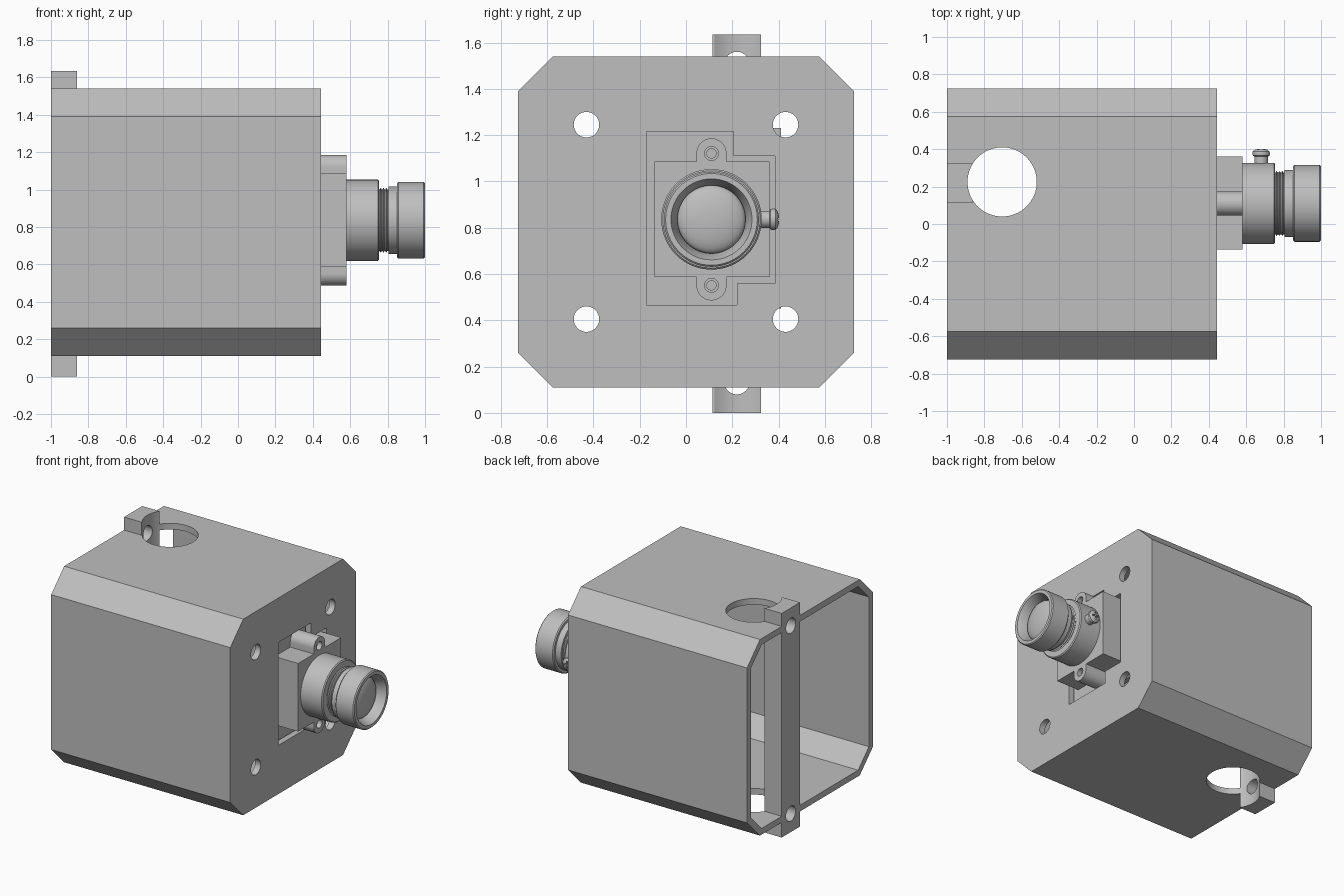
import bpy, math
from mathutils import Matrix, Vector

if "Cube" in bpy.data.objects:
    bpy.data.objects.remove(bpy.data.objects["Cube"], do_unlink=True)

grey = bpy.data.materials.new("plain grey")
grey.use_nodes = True
colour = (0.52, 0.52, 0.52, 1)
grey.diffuse_color = colour
grey.node_tree.nodes["Principled BSDF"].inputs["Base Color"].default_value = colour

LENS_Y, LENS_Z = 0.11, 0.836
MID_Z = 0.825


def make(name, verts, faces):
    mesh = bpy.data.meshes.new(name)
    mesh.from_pydata(verts, [], faces)
    mesh.materials.append(grey)
    obj = bpy.data.objects.new(name, mesh)
    bpy.context.collection.objects.link(obj)
    return obj


def prism(name, outline, x0, x1):
    """Extrude a counter-clockwise (y, z) outline along x."""
    n = len(outline)
    verts = [(x, y, z) for x in (x0, x1) for y, z in outline]
    sides = [(i, (i + 1) % n, (i + 1) % n + n, i + n) for i in range(n)]
    return make(name, verts, [tuple(reversed(range(n))), tuple(range(n, 2 * n))] + sides)


def rect(y0, y1, z0, z1):
    return [(y0, z0), (y1, z0), (y1, z1), (y0, z1)]


def lathe(name, profile, origin, axis, n=64):
    """Spin an (along, radius) profile, closed at both ends, about an axis."""
    turn = Vector((1, 0, 0)).rotation_difference(Vector(axis)).to_matrix().to_4x4()
    mat = Matrix.Translation(origin) @ turn
    verts, rings = [], []
    for a, r in profile:
        rings.append(len(verts))
        for i in range(n):
            t = 2 * math.pi * i / n
            verts.append(mat @ Vector((a, r * math.cos(t), r * math.sin(t))))
    faces = [tuple(reversed(range(n)))]
    for a, b in zip(rings, rings[1:]):
        for i in range(n):
            j = (i + 1) % n
            faces.append((a + i, a + j, b + j, b + i))
    faces.append(tuple(range(rings[-1], rings[-1] + n)))
    return make(name, verts, faces)


def rod(origin, axis, length, radius, name="cutter", n=48):
    return lathe(name, [(0, radius), (length, radius)], origin, axis, n)


def combine(obj, others, operation="DIFFERENCE"):
    for other in others:
        mod = obj.modifiers.new("cut", "BOOLEAN")
        mod.operation, mod.solver, mod.object = operation, "EXACT", other
        bpy.context.view_layer.objects.active = obj
        bpy.ops.object.modifier_apply(modifier=mod.name)
        bpy.data.objects.remove(other, do_unlink=True)


def octagon(w, h, c):
    quarter = [(w, h - c), (w - c, h)]
    pts = quarter + [(-y, z) for y, z in reversed(quarter)]
    return [(y, MID_Z + z) for y, z in pts + [(-y, -z) for y, z in pts]]


def cross_cutters():
    """Access hole along z and fixing holes along x, shared by shell and bar."""
    return [rod((-0.705, 0.225, -0.2), (0, 0, 1), 2.2, 0.185, n=64)] + [
        rod((-1.2, 0.22, z), (1, 0, 0), 0.5, 0.055) for z in (0.135, 1.505)]


# Hollow chamfered housing, open at the rear
wall = 0.045
shell = prism("housing", octagon(0.725, 0.715, 0.15), -1, 0.445)
inner = prism("cutter", octagon(0.725 - wall, 0.715 - wall, 0.124), -1.2, 0.445 - wall)
window = prism("cutter", [(-0.17, 0.465), (0.22, 0.465), (0.22, 0.56), (0.385, 0.56),
                          (0.385, 1.11), (0.205, 1.11), (0.205, 1.215), (-0.17, 1.215)],
               0.3, 0.6)
corner_holes = [rod((0.3, y, z), (1, 0, 0), 0.3, 0.055)
                for y in (-0.43, 0.43) for z in (0.405, 1.245)]
combine(shell, [inner, window] + corner_holes + cross_cutters())

# Upright bar across the open end
bar = prism("rear_bar", rect(0.115, 0.325, 0, 1.635), -1, -0.86)
combine(bar, cross_cutters())

# Circuit board behind the window
board = prism("circuit_board", rect(-0.19, 0.41, 0.45, 1.23), 0.35, 0.39)

# Lens mount block with two screw lugs
mount = prism("lens_mount", rect(-0.135, 0.36, 0.588, 1.085), 0.38, 0.58)
holes = []
for s in (-1, 1):
    tip = LENS_Z + s * 0.285
    root = LENS_Z + s * 0.2
    lug = prism("lug", rect(LENS_Y - 0.065, LENS_Y + 0.065, min(tip, root), max(tip, root)),
                0.38, 0.58)
    combine(lug, [rod((0.38, LENS_Y, tip), (1, 0, 0), 0.2, 0.065)], "UNION")
    combine(mount, [lug], "UNION")
    holes.append(rod((0.42, LENS_Y, tip), (1, 0, 0), 0.3, 0.03))
    rod((0.38, LENS_Y, tip), (1, 0, 0), 0.17, 0.022, "lug_pin", 32)
combine(mount, holes)

# Barrel socket and threaded lens
centre = (0, LENS_Y, LENS_Z)
lathe("lens_socket", [(0.57, 0.217), (0.748, 0.217), (0.755, 0.21), (0.755, 0.17)],
      centre, (1, 0, 0))
thread = [(0.74, 0.165)]
for i in range(3):
    x = 0.757 + i * 0.015
    thread += [(x, 0.165), (x + 0.006, 0.174), (x + 0.011, 0.165)]
lathe("lens_barrel", thread + [
    (0.805, 0.165), (0.805, 0.18), (0.85, 0.18), (0.85, 0.198), (0.857, 0.205),
    (0.993, 0.205), (1.0, 0.198), (1.0, 0.175), (0.94, 0.147), (0.92, 0.147)],
    centre, (1, 0, 0))
dome = [(0.925 + 0.045 * math.cos(t), 0.147 * math.sin(t))
        for t in (math.pi / 2 * (1 - i / 9) for i in range(9))]
lathe("lens_glass", dome, centre, (1, 0, 0))

# Locking screw on the side of the socket
side = (0.68, 0, LENS_Z)
rod((0.68, 0.29, LENS_Z), (0, 1, 0), 0.08, 0.037, "screw_shaft", 32)
screw = lathe("screw_head", [(0.36, 0.035), (0.365, 0.044), (0.375, 0.047), (0.387, 0.045),
                             (0.397, 0.034), (0.402, 0.015)], side, (0, 1, 0), 32)
slots = []
for dx, dz in ((0.028, 0.006), (0.006, 0.028)):
    slot = prism("cutter", rect(0.386, 0.42, LENS_Z - dz, LENS_Z + dz), 0.68 - dx, 0.68 + dx)
    slots.append(slot)
combine(screw, slots)

# Smooth the round surfaces, keep edges crisp
bpy.ops.object.select_all(action="DESELECT")
for obj in bpy.context.collection.objects:
    if obj.type == "MESH":
        obj.select_set(True)
        bpy.context.view_layer.objects.active = obj
bpy.ops.object.shade_smooth_by_angle(angle=math.radians(30))
